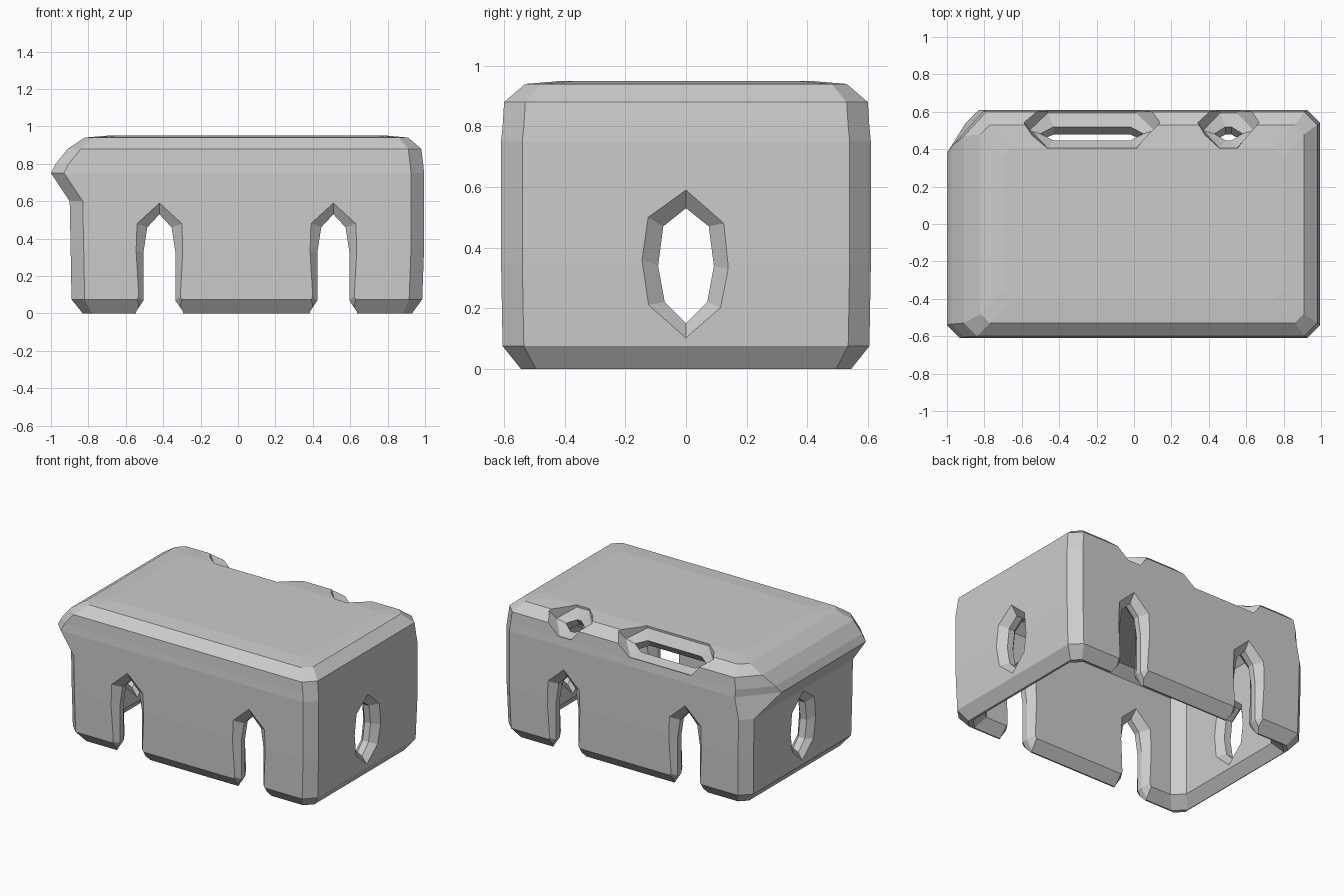
import bpy, bmesh
from mathutils import Vector

if "Cube" in bpy.data.objects:
    bpy.data.objects.remove(bpy.data.objects["Cube"])


def loft(name, rings):
    """Closed solid skinned through rings of equal point count."""
    bm = bmesh.new()
    vs = [[bm.verts.new(p) for p in r] for r in rings]
    n = len(vs[0])
    for a, b in zip(vs, vs[1:]):
        for i in range(n):
            j = (i + 1) % n
            bm.faces.new((a[i], a[j], b[j], b[i]))
    bm.faces.new(vs[0])
    bm.faces.new(vs[-1])
    bmesh.ops.recalc_face_normals(bm, faces=bm.faces[:])
    me = bpy.data.meshes.new(name)
    bm.to_mesh(me)
    bm.free()
    ob = bpy.data.objects.new(name, me)
    bpy.context.collection.objects.link(ob)
    return ob


def box_ring(z, x0, x1, y, c=0.07, back=None):
    """Chamfered rectangle; back = size of the back left chamfer."""
    bx, by = back or (c, c)
    return [(x, yy, z) for x, yy in (
        (x0 + c, -y), (x1 - c, -y), (x1, -y + c), (x1, y - c),
        (x1 - c, y), (x0 + bx, y), (x0, y - by), (x0, -y + c))]


def cut(target, cutter):
    cutter.hide_render = True
    m = target.modifiers.new("cut", 'BOOLEAN')
    m.operation = 'DIFFERENCE'
    m.solver = 'EXACT'
    m.object = cutter
    bpy.context.view_layer.objects.active = target
    bpy.ops.object.modifier_apply(modifier=m.name)
    bpy.data.objects.remove(cutter)


def blend(inner, outer, t):
    return [(a[0] + (b[0] - a[0]) * t, a[1] + (b[1] - a[1]) * t)
            for a, b in zip(inner, outer)]


# outer shell with the overhanging left shoulder
shell = loft("cover_shell", [
    box_ring(0.00, -0.83, 0.93, 0.545, 0.05),
    box_ring(0.075, -0.89, 0.985, 0.605),
    box_ring(0.35, -0.895, 0.995, 0.61),
    box_ring(0.60, -0.90, 0.995, 0.61),
    box_ring(0.75, -1.00, 0.995, 0.61, 0.07, (0.20, 0.23)),
    box_ring(0.80, -0.975, 0.99, 0.605, 0.07, (0.17, 0.19)),
    box_ring(0.88, -0.91, 0.98, 0.60, 0.07, (0.12, 0.13)),
    box_ring(0.94, -0.82, 0.91, 0.53, 0.05),
    box_ring(0.95, -0.70, 0.80, 0.41, 0.05)])

# hollow inside, open at the bottom
cut(shell, loft("cavity_cutter", [
    box_ring(-0.05, -0.83, 0.92, 0.54),
    box_ring(0.00, -0.825, 0.915, 0.535),
    box_ring(0.07, -0.77, 0.865, 0.48),
    box_ring(0.76, -0.77, 0.865, 0.48),
    box_ring(0.82, -0.71, 0.80, 0.42)]))

# pointed slots through the front and back walls
half_in = [(-0.135, -0.05), (-0.125, 0.01), (-0.085, 0.07), (-0.085, 0.33), (-0.065, 0.46)]
half_out = [(-0.165, -0.05), (-0.155, 0.02), (-0.115, 0.09), (-0.125, 0.33), (-0.12, 0.48)]


def mirrored(half, top):
    return half + [(0, top)] + [(-x, z) for x, z in reversed(half)]


slot_in, slot_out = mirrored(half_in, 0.53), mirrored(half_out, 0.59)
half_steps = [(-0.70, 1), (-0.61, 1), (-0.57, 0), (-0.53, 0), (-0.475, 1)]
steps = half_steps + [(-y, t) for y, t in reversed(half_steps)]
for cx in (-0.42, 0.51):
    cut(shell, loft("slot_cutter", [
        [(cx + x, y, z) for x, z in blend(slot_in, slot_out, t)] for y, t in steps]))

# oval holes through both ends
oval_in = [(0, 0.53), (0.075, 0.47), (0.092, 0.34), (0.07, 0.22),
           (0, 0.15), (-0.07, 0.22), (-0.092, 0.34), (-0.075, 0.47)]
oval_out = [(0, 0.59), (0.125, 0.48), (0.14, 0.33), (0.12, 0.20),
            (0, 0.09), (-0.13, 0.21), (-0.145, 0.36), (-0.125, 0.50)]
steps = [(-1.1, 1), (-0.9, 1), (-0.86, 0), (-0.81, 0), (-0.765, 1),
         (0.86, 1), (0.905, 0), (0.95, 0), (0.995, 1), (1.1, 1)]
cut(shell, loft("oval_cutter", [
    [(x, y, z) for y, z in blend(oval_in, oval_out, t)] for x, t in steps]))

# sloping scoops with openings along the back top edge
origin = Vector((0, 0.50, 0.87))
along = Vector((0, 0.82, -0.57))
out = Vector((0, 0.57, 0.82))


def scoop_ring(cx, a, b, k, depth):
    hexagon = [(-a, 0), (k - a, b), (a - k, b), (a, 0), (a - k, -b), (k - a, -b)]
    return [origin + Vector((cx + x, 0, 0)) + along * v + out * depth for x, v in hexagon]


for cx, a, k in ((-0.225, 0.275, 0.07), (0.505, 0.075, 0.06)):
    cut(shell, loft("scoop_cutter", [
        scoop_ring(cx, a + 0.12, 0.20, k + 0.03, 0.15),
        scoop_ring(cx, a + 0.06, 0.115, k + 0.03, 0.0),
        scoop_ring(cx, a, 0.045, k, -0.03),
        scoop_ring(cx, a, 0.045, k, -0.16)]))
